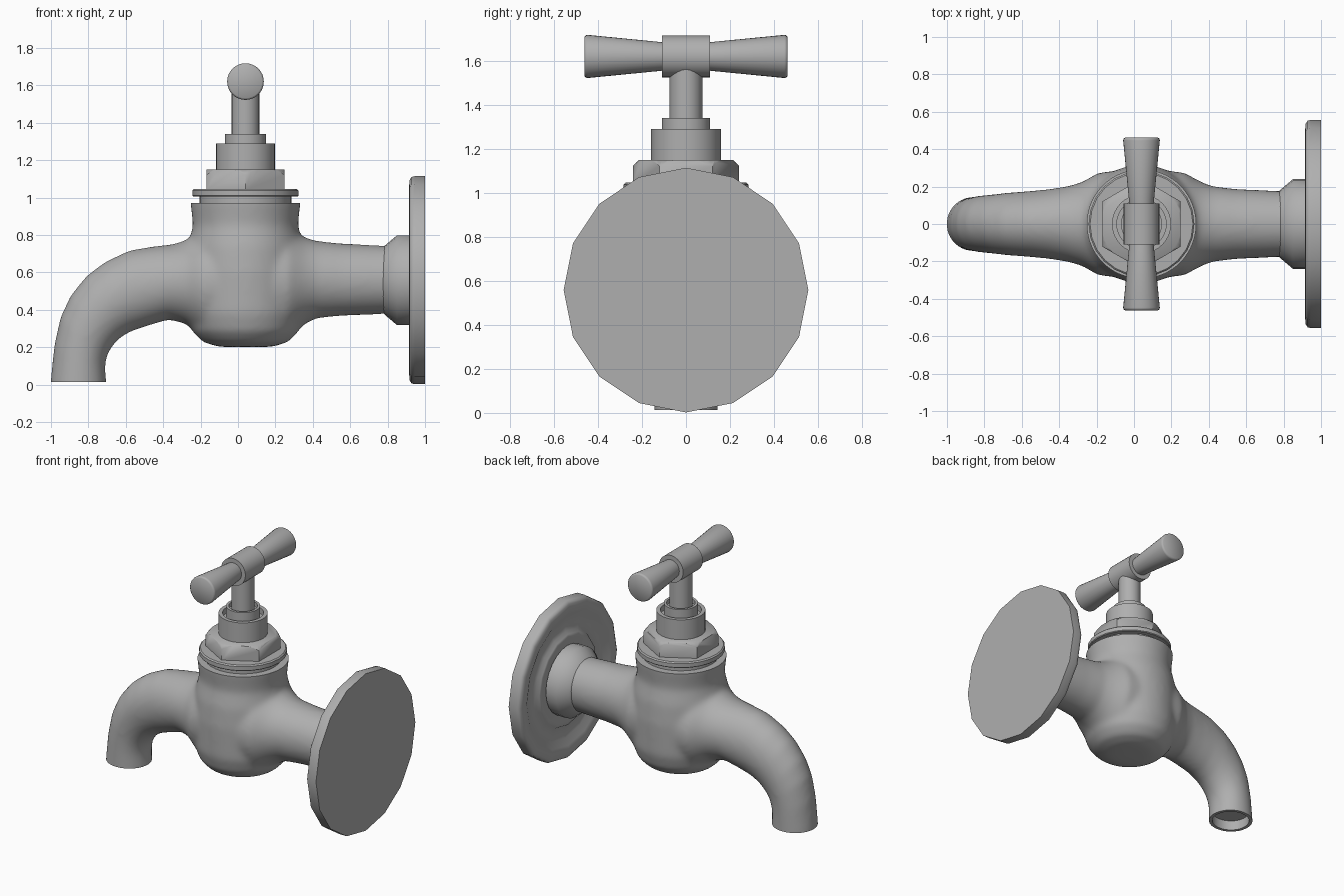
import bpy, bmesh, math
from mathutils import Vector

if "Cube" in bpy.data.objects:
    bpy.data.objects.remove(bpy.data.objects["Cube"])

CX, PZ, HZ = 0.04, 0.558, 1.62         # body axis x, pipe axis z, handle axis z
AXES = {
    'Z': lambda c, s, h: (CX + c, s, h),
    'X': lambda c, s, h: (h, s, PZ + c),
    'Y': lambda c, s, h: (CX + c, h, HZ + s),
}
grey = bpy.data.materials.new("dark_grey_metal")
grey.diffuse_color = (0.43, 0.43, 0.43, 1)
grey.use_nodes = True
grey.node_tree.nodes["Principled BSDF"].inputs["Base Color"].default_value = grey.diffuse_color


def select(ob):
    bpy.ops.object.select_all(action='DESELECT')
    ob.select_set(True)
    bpy.context.view_layer.objects.active = ob


def finish(bm, name, angle=35):
    bmesh.ops.recalc_face_normals(bm, faces=bm.faces[:])
    me = bpy.data.meshes.new(name)
    bm.to_mesh(me)
    bm.free()
    me.materials.clear()
    me.materials.append(grey)
    ob = bpy.data.objects.new(name, me)
    bpy.context.collection.objects.link(ob)
    select(ob)
    bpy.ops.object.shade_smooth_by_angle(angle=math.radians(angle))
    return ob


def skin(bm, rings):
    """Bridge a list of point rings and cap both ends."""
    vs = [[bm.verts.new(p) for p in ring] for ring in rings]
    n = len(vs[0])
    for a, b in zip(vs, vs[1:]):
        for i in range(n):
            j = (i + 1) % n
            bm.faces.new((a[i], a[j], b[j], b[i]))
    bm.faces.new(vs[0][::-1])
    bm.faces.new(vs[-1])
    bmesh.ops.recalc_face_normals(bm, faces=bm.faces[:])


def turn(bm, profile, axis='Z', sides=32, phase=0.0):
    """Revolve (radius, height) points around one of the axes."""
    ang = [phase + math.tau * i / sides for i in range(sides)]
    skin(bm, [[AXES[axis](r * math.cos(a), r * math.sin(a), h) for a in ang]
              for r, h in profile])


def lathe(name, profile, axis='Z', sides=32, phase=0.0, angle=35):
    bm = bmesh.new()
    turn(bm, profile, axis, sides, phase)
    return finish(bm, name, angle)


def loft(bm, sections, sides=40):
    """Elliptical tube through (upper x, z, lower x, z, half width) sections."""
    rings = []
    for ux, uz, lx, lz, w in sections:
        up, lo = Vector((ux, 0, uz)), Vector((lx, 0, lz))
        mid, half = (up + lo) / 2, (up - lo) / 2
        rings.append([mid + half * math.cos(t) + Vector((0, w * math.sin(t), 0))
                      for t in (math.tau * i / sides for i in range(sides))])
    skin(bm, rings)


# Cast body: bowl, wall pipe and spout blended into one skin
bm = bmesh.new()
turn(bm, [(0.08, 0.2), (0.15, 0.203), (0.23, 0.228), (0.285, 0.285), (0.313, 0.38),
          (0.318, 0.6), (0.307, 0.74), (0.281, 0.85), (0.288, 0.92), (0.295, 0.97),
          (0.295, 1.1)], sides=48)
loft(bm, [(0.05, 0.84, 0.05, 0.28, 0.30), (0.27, 0.84, 0.27, 0.255, 0.275),
          (0.31, 0.815, 0.31, 0.285, 0.252), (0.36, 0.785, 0.36, 0.325, 0.225),
          (0.42, 0.768, 0.42, 0.355, 0.202), (0.55, 0.755, 0.55, 0.367, 0.187),
          (0.80, 0.742, 0.80, 0.378, 0.176), (0.90, 0.742, 0.90, 0.378, 0.176)])
loft(bm, [(0.05, 0.84, 0.05, 0.28, 0.30), (-0.19, 0.82, -0.19, 0.255, 0.275),
          (-0.23, 0.80, -0.23, 0.285, 0.252), (-0.27, 0.775, -0.28, 0.325, 0.225),
          (-0.34, 0.752, -0.37, 0.347, 0.202), (-0.46, 0.738, -0.47, 0.318, 0.185),
          (-0.58, 0.718, -0.57, 0.285, 0.175), (-0.71, 0.657, -0.63, 0.25, 0.168),
          (-0.81, 0.582, -0.67, 0.207, 0.16), (-0.895, 0.477, -0.697, 0.162, 0.154),
          (-0.95, 0.36, -0.708, 0.12, 0.15), (-0.983, 0.21, -0.709, 0.075, 0.147),
          (-1.003, 0.02, -0.704, 0.02, 0.146), (-1.008, -0.12, -0.704, -0.12, 0.146)])
raw = finish(bm, "body_blend")
rm = raw.modifiers.new("blend", 'REMESH')
rm.mode, rm.voxel_size = 'VOXEL', 0.015
sm = raw.modifiers.new("soften", 'SMOOTH')
sm.factor, sm.iterations = 0.5, 20
blended = bpy.data.meshes.new_from_object(
    raw.evaluated_get(bpy.context.evaluated_depsgraph_get()))
bpy.data.objects.remove(raw)

# Trim the body flat at the top and at the spout mouth, then hollow the mouth
bm = bmesh.new()
bm.from_mesh(blended)
bmesh.ops.bisect_plane(bm, geom=bm.verts[:] + bm.edges[:] + bm.faces[:],
                       plane_co=(0, 0, 0.97), plane_no=(0, 0, 1), clear_outer=True)
bmesh.ops.holes_fill(bm, edges=[e for e in bm.edges if e.is_boundary], sides=0)
bmesh.ops.bisect_plane(bm, geom=bm.verts[:] + bm.edges[:] + bm.faces[:],
                       plane_co=(0, 0, 0.014), plane_no=(0, 0, -1), clear_outer=True)
rim = [e for e in bm.edges if e.is_boundary]
for scale, lift in ((0.85, 0.0), (1.0, 0.07)):
    geom = bmesh.ops.extrude_edge_only(bm, edges=rim)['geom']
    rim = [g for g in geom if isinstance(g, bmesh.types.BMEdge) and g.is_boundary]
    ring = list({v for e in rim for v in e.verts})
    mid = sum((v.co for v in ring), Vector()) / len(ring)
    for v in ring:
        v.co = mid + (v.co - mid) * scale + Vector((0, 0, lift))
bmesh.ops.holes_fill(bm, edges=rim, sides=0)
for f in bm.faces:
    f.material_index = 0
finish(bm, "tap_body", 40)

# Wall side: pipe collar and 16-sided wall plate with a dished face
lathe("pipe_collar", [(0.175, 0.775), (0.185, 0.785), (0.24, 0.85), (0.24, 0.93)],
      'X', 24, angle=50)
lathe("wall_plate", [(0.22, 0.94), (0.29, 0.925), (0.32, 0.925), (0.335, 0.945),
                     (0.42, 0.945), (0.465, 0.922), (0.50, 0.915), (0.535, 0.917),
                     (0.552, 0.928), (0.556, 0.945), (0.556, 1.0)], 'X', 16, angle=60)

# Bonnet: gasket, washer, hex nut, cup and gland
lathe("gasket", [(0.245, 0.96), (0.245, 1.015)])
lathe("washer", [(0.278, 1.005), (0.283, 1.01), (0.283, 1.038), (0.275, 1.046)], sides=24)
nut = lathe("bonnet_nut", [(0.242, 1.04), (0.242, 1.15)], sides=6, phase=math.pi / 6)
cone = lathe("nut_chamfer_cutter", [(0.26, 1.0), (0.26, 1.103), (0.205, 1.16)], sides=48)
cone.hide_render = True
cut = nut.modifiers.new("chamfer", 'BOOLEAN')
cut.operation, cut.object, cut.solver = 'INTERSECT', cone, 'EXACT'
select(nut)
bpy.ops.object.modifier_apply(modifier=cut.name)
bpy.data.objects.remove(cone)
bpy.ops.object.shade_smooth_by_angle(angle=math.radians(50))
lathe("bonnet_cup", [(0.158, 1.13), (0.158, 1.29), (0.132, 1.29), (0.132, 1.25)])
lathe("gland", [(0.11, 1.23), (0.11, 1.34), (0.092, 1.34), (0.092, 1.31)])

# Handle: stem, cross hub and two flared grips
lathe("stem", [(0.074, 1.28), (0.074, 1.62)], sides=24)
lathe("handle_hub", [(0.095, -0.11), (0.095, 0.11)], 'Y')
for name, s in (("grip_front", -1), ("grip_back", 1)):
    lathe(name, [(0.062, s * 0.09), (0.066, s * 0.12), (0.098, s * 0.447),
                 (0.096, s * 0.456), (0.088, s * 0.462)], 'Y', angle=60)
